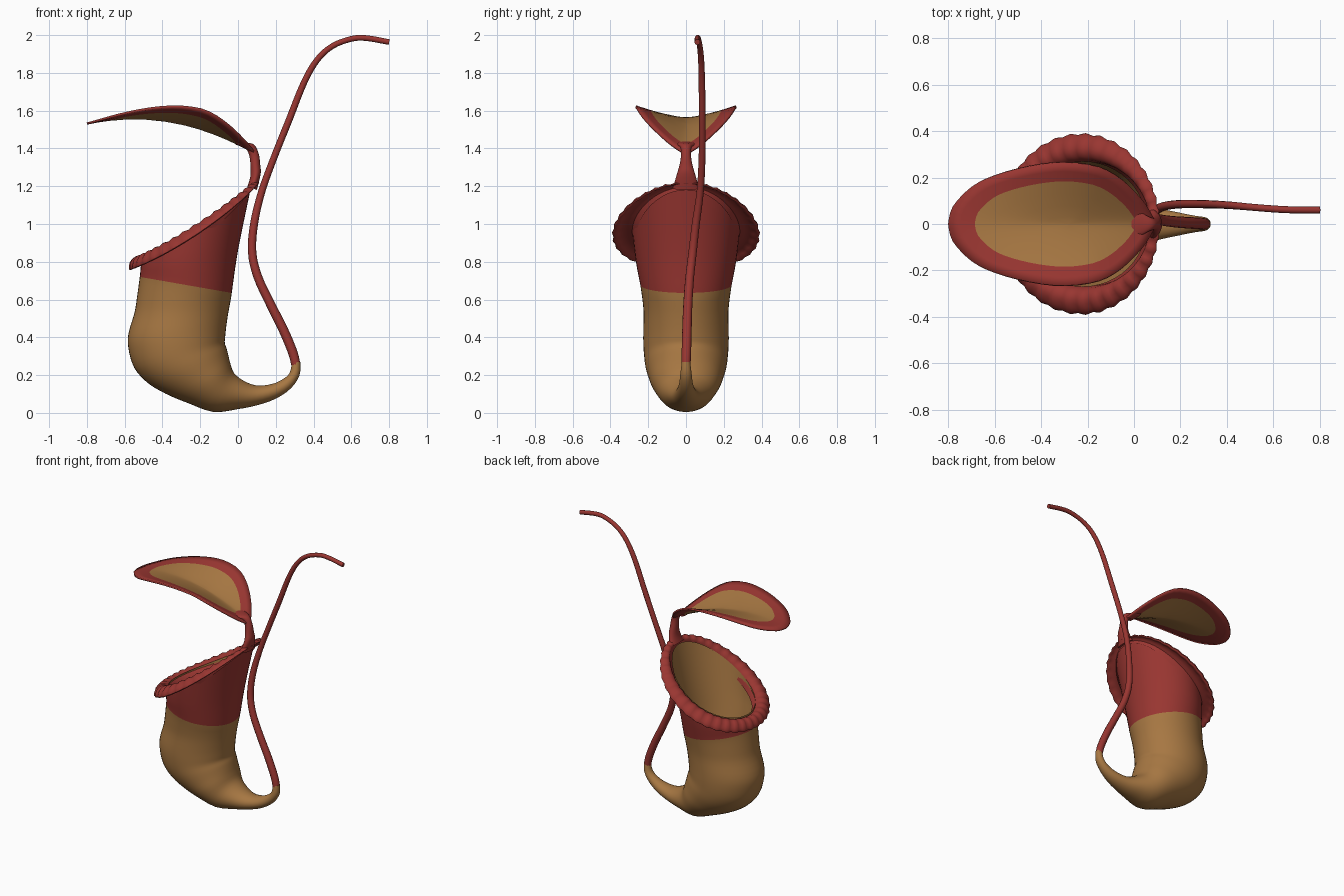
import bpy, bmesh, math
from mathutils import Vector

if "Cube" in bpy.data.objects:
    bpy.data.objects.remove(bpy.data.objects["Cube"])


def material(name, rgb):
    m = bpy.data.materials.new(name)
    m.diffuse_color = (*rgb, 1)
    m.use_nodes = True
    m.node_tree.nodes["Principled BSDF"].inputs["Base Color"].default_value = m.diffuse_color
    return m


RED = material("deep red", (0.32, 0.037, 0.031))
TAN = material("tan", (0.385, 0.185, 0.055))


def spline(pts, n):
    """Catmull-Rom through tuples, n steps per span."""
    out = []
    for i in range(len(pts) - 1):
        a, b, c, d = (pts[max(0, min(len(pts) - 1, j))] for j in range(i - 1, i + 3))
        for s in range(n):
            t = s / n
            out.append(tuple(0.5 * (2 * q + (r - p) * t + (2 * p - 5 * q + 4 * r - e) * t * t
                                    + (3 * q - p - 3 * r + e) * t ** 3)
                             for p, q, r, e in zip(a, b, c, d)))
    return out + [tuple(pts[-1])]


def finish(bm, name, mats, flip=False, angle=50):
    bmesh.ops.remove_doubles(bm, verts=bm.verts, dist=1e-5)
    bmesh.ops.recalc_face_normals(bm, faces=bm.faces)
    if flip:
        bmesh.ops.reverse_faces(bm, faces=bm.faces)
    me = bpy.data.meshes.new(name)
    bm.to_mesh(me)
    bm.free()
    ob = bpy.data.objects.new(name, me)
    bpy.context.collection.objects.link(ob)
    for m in mats:
        me.materials.append(m)
    bpy.ops.object.select_all(action='DESELECT')
    ob.select_set(True)
    bpy.context.view_layer.objects.active = ob
    bpy.ops.object.shade_smooth_by_angle(angle=math.radians(angle))
    return ob


def loft(name, rings, mats, rule=None, caps=(False, False), wrap=False, flip=False):
    """Skin closed rings of points; rule(ring index) picks the material."""
    bm = bmesh.new()
    rows = [[bm.verts.new(p) for p in r] for r in rings]
    n = len(rows[0])
    for i in range(len(rows) if wrap else len(rows) - 1):
        a, b = rows[i], rows[(i + 1) % len(rows)]
        for j in range(n):
            k = (j + 1) % n
            f = bm.faces.new((a[j], a[k], b[k], b[j]))
            f.material_index = rule(i) if rule else 0
    if caps[0]:
        bm.faces.new(rows[0])
    if caps[1]:
        bm.faces.new(rows[-1])
    return finish(bm, name, mats, flip)


def ring(row, n=48, scale=1.0):
    """Ellipse between an outer and an inner silhouette point, with half-width and sag."""
    ox, oz, ix, iz, w, sag = row
    pts = []
    for j in range(n):
        t = 2 * math.pi * j / n
        c, s = math.cos(t) * scale, math.sin(t) * scale
        pts.append(Vector(((ox + ix) / 2 + (ix - ox) / 2 * c, w * s,
                           (oz + iz) / 2 + (iz - oz) / 2 * c - sag * s * s)))
    return pts


# pitcher body: tail tip, belly, then up to the tilted mouth
BODY = [
    (.33, .27, .285, .27, .022, 0), (.326, .2, .275, .215, .03, 0),
    (.28, .13, .24, .18, .036, 0), (.2, .075, .18, .153, .05, 0),
    (.1, .04, .1, .145, .07, 0), (0, .02, .03, .17, .1, 0),
    (-.13, .005, -.02, .21, .14, 0), (-.26, .05, -.04, .26, .18, 0),
    (-.38, .1, -.05, .3, .2, 0), (-.48, .16, -.06, .34, .215, 0),
    (-.55, .24, -.07, .37, .222, 0), (-.58, .34, -.068, .4, .226, 0),
    (-.58, .42, -.063, .45, .226, 0), (-.548, .53, -.053, .52, .224, 0),
    (-.535, .61, -.042, .58, .23, 0), (-.52, .72, -.033, .635, .242, 0),
    (-.515, .77, 0, .86, .266, .01), (-.51, .82, .07, 1.2, .285, .04)]
STEP, EDGE = 3, 15 * 3
rows = spline(BODY, STEP)
loft("pitcher_body", [ring(r) for r in rows], [TAN, RED],
     lambda i: int(i >= EDGE), caps=(True, False))

# inside wall of the pitcher
loft("pitcher_lining", [ring(r, scale=.95) for r in rows[9 * STEP:]], [TAN],
     caps=(True, False), flip=True)

# ribbed flaring lip around the mouth
MOUTH = BODY[-1]
N = 144
axis = Vector((MOUTH[2] - MOUTH[0], 0, MOUTH[3] - MOUTH[1])).normalized()
up = Vector((-axis.z, 0, axis.x))
PROFILE = spline([(-.2, -.5), (-.08, 0), (.25, .24), (.6, .2), (.9, 0), (1, -.2),
                  (.85, -.25), (.5, -.05), (0, -.12)], 2)
lip = []
for j, p in enumerate(ring(MOUTH, N)):
    t = 2 * math.pi * j / N
    c, s = math.cos(t), math.sin(t)
    width = .0625 - .0225 * c + .04 * s * s
    out = axis * c + Vector((0, s, 0))
    rib = .004 * math.cos(36 * t)
    lip.append([p + out * (r * width + rib * max(r, 0)) + up * (h * width + rib * (h > 0))
                for r, h in PROFILE])
loft("mouth_lip", lip, [RED], wrap=True)

# neck holding the lid
NECK = [(.10, 1.18, .05, 1.2, .07, 0), (.12, 1.265, .065, 1.25, .05, 0),
        (.118, 1.31, .066, 1.31, .035, 0), (.11, 1.37, .06, 1.36, .026, 0),
        (.085, 1.42, .045, 1.395, .03, 0), (.035, 1.432, .025, 1.408, .05, 0),
        (-.01, 1.437, -.013, 1.42, .06, 0)]
loft("lid_neck", [ring(r, 20) for r in spline(NECK, 4)], [RED], caps=(True, True))

# leaf-shaped lid: nested outlines, tan centre with a red margin
HALF = [(-.8, 0), (-.78, .075), (-.7, .16), (-.6, .21), (-.45, .25), (-.3, .266), (-.15, .245),
        (-.05, .19), (.03, .11), (.07, .05), (.095, 0)]
half = spline(HALF, 3)
outline = half + [(x, -y) for x, y in half[-2:0:-1]]


def lid_point(x, y):
    fold = max(0, min(.5, .8 * (x + .8)))
    return (x, y, 1.56 - .45 * (x + .55) ** 2 + fold * y * y / (abs(y) + .05))


SCALES = [(.02, .01), (.2, .12), (.4, .3), (.6, .5), (.78, .7), (.9, .86), (1, 1)]
lid = loft("lid", [[lid_point(-.28 + (x + .28) * a, y * b) for x, y in outline]
                   for a, b in SCALES],
           [TAN, RED], lambda i: int(i >= 4), caps=(True, False))
thick = lid.modifiers.new("thickness", 'SOLIDIFY')
thick.thickness = .012
thick.offset = 0

# tendril: tapering tube from the tail tip up to the stem end
PATH = [(.307, 0, .25, .024), (.29, .002, .32, .025), (.24, .005, .44, .025),
        (.17, .01, .58, .024), (.105, .02, .72, .023), (.075, .035, .85, .022),
        (.085, .052, 1.0, .021), (.125, .075, 1.17, .019), (.19, .085, 1.35, .018),
        (.27, .086, 1.55, .018), (.35, .084, 1.75, .017), (.42, .08, 1.87, .016),
        (.5, .073, 1.942, .015), (.6, .065, 1.98, .015), (.68, .061, 1.984, .015),
        (.8, .06, 1.963, .015)]
path = spline(PATH, 4)
tube = []
for i, p in enumerate(path):
    a, b = path[max(i - 1, 0)], path[min(i + 1, len(path) - 1)]
    d = (Vector(b[:3]) - Vector(a[:3])).normalized()
    u = d.cross(Vector((0, 1, 0))).normalized()
    v = d.cross(u)
    tube.append([Vector(p[:3]) + p[3] * (u * math.cos(k * math.pi / 6) + v * math.sin(k * math.pi / 6))
                 for k in range(12)])
loft("tendril", tube, [RED], caps=(True, True))
